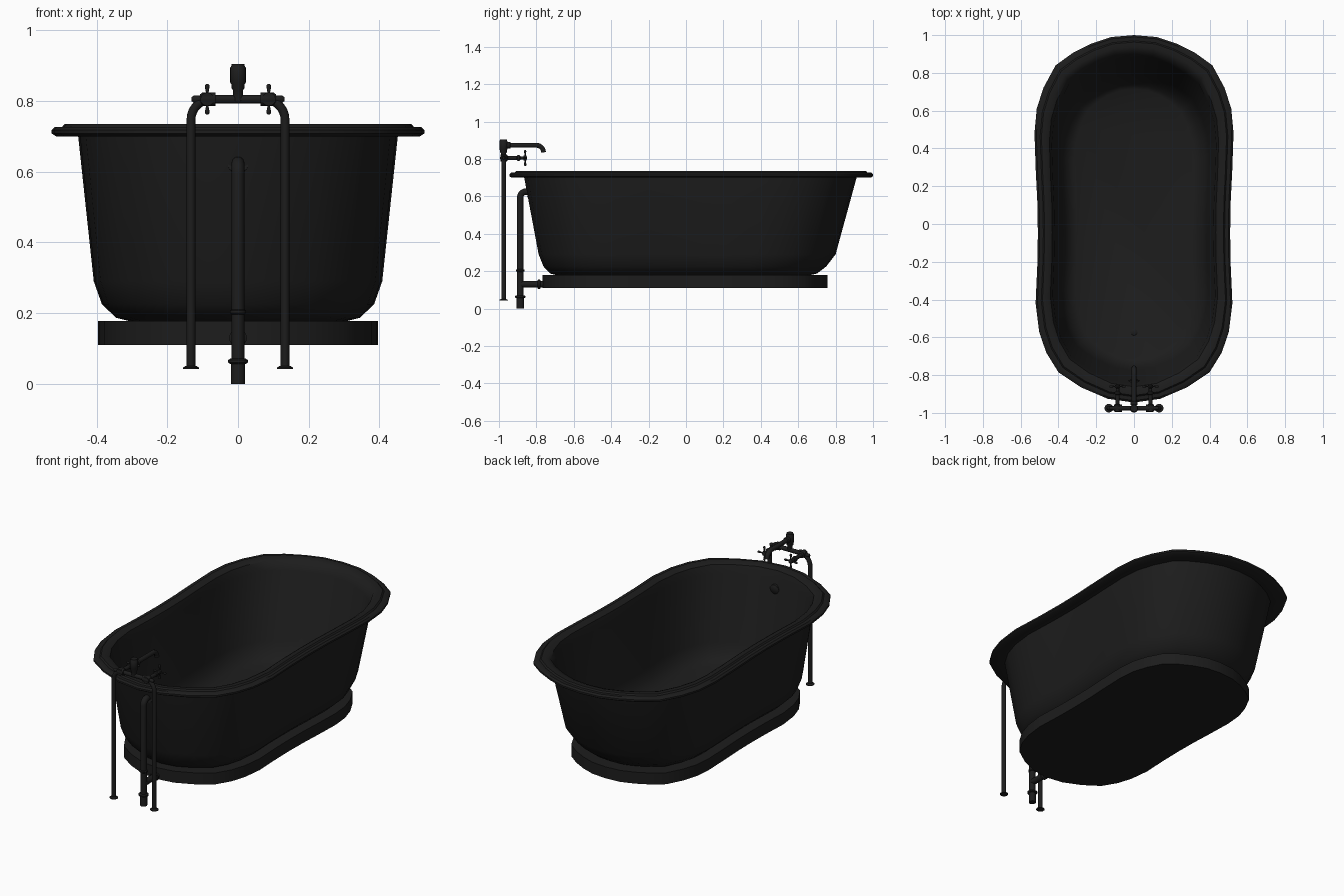
import bpy, bmesh, math
from mathutils import Vector

if "Cube" in bpy.data.objects:
    bpy.data.objects.remove(bpy.data.objects["Cube"])

black = bpy.data.materials.new("black_enamel")
black.diffuse_color = (0.012, 0.012, 0.012, 1)
black.use_nodes = True
black.node_tree.nodes["Principled BSDF"].inputs["Base Color"].default_value = black.diffuse_color


def finish(ob, angle=40):
    ob.data.materials.append(black)
    bpy.ops.object.select_all(action='DESELECT')
    ob.select_set(True)
    bpy.context.view_layer.objects.active = ob
    bpy.ops.object.shade_smooth_by_angle(angle=math.radians(angle))
    return ob


def loft(name, rings, angle=40):
    """Skin closed rings of points and cap both ends."""
    bm = bmesh.new()
    loops = [[bm.verts.new(p) for p in r] for r in rings]
    n = len(loops[0])
    for a, b in zip(loops, loops[1:]):
        for i in range(n):
            j = (i + 1) % n
            bm.faces.new((a[i], a[j], b[j], b[i]))
    bm.faces.new(loops[0][::-1])
    bm.faces.new(loops[-1])
    bmesh.ops.recalc_face_normals(bm, faces=bm.faces)
    me = bpy.data.meshes.new(name)
    bm.to_mesh(me)
    bm.free()
    ob = bpy.data.objects.new(name, me)
    bpy.context.collection.objects.link(ob)
    return finish(ob, angle)


def lathe(name, loc, axis, profile, n=16):
    """Turned part: profile of (radius, distance along axis)."""
    q = Vector((0, 0, 1)).rotation_difference(Vector(axis))
    rings = [[Vector(loc) + q @ Vector((r * math.cos(2 * math.pi * i / n),
                                        r * math.sin(2 * math.pi * i / n), h))
              for i in range(n)] for r, h in profile]
    return loft(name, rings)


def pipe(name, pts, r):
    """Round pipe along a path."""
    cu = bpy.data.curves.new(name, 'CURVE')
    cu.dimensions = '3D'
    cu.bevel_depth, cu.bevel_resolution, cu.use_fill_caps = r, 3, True
    sp = cu.splines.new('POLY')
    sp.points.add(len(pts) - 1)
    for p, co in zip(sp.points, pts):
        p.co = (*co, 1)
    ob = bpy.data.objects.new(name, cu)
    bpy.context.collection.objects.link(ob)
    bpy.ops.object.select_all(action='DESELECT')
    ob.select_set(True)
    bpy.context.view_layer.objects.active = ob
    bpy.ops.object.convert(target='MESH')
    return finish(bpy.context.view_layer.objects.active)


def arc(r, a0, a1, n=7):
    return [(r * math.cos(math.radians(a0 + (a1 - a0) * i / n)),
             r * math.sin(math.radians(a0 + (a1 - a0) * i / n))) for i in range(n + 1)]


# Waisted plan outline, right half, back to front, mirrored for the left
half = [(0, 1.0), (.12, .99), (.225, .955), (.325, .905), (.415, .84), (.48, .72),
        (.515, .61), (.527, .48), (.52, .28), (.512, .12), (.509, -.05), (.512, -.22),
        (.521, -.42), (.502, -.57), (.465, -.68), (.40, -.785), (.28, -.865),
        (.14, -.925), (0, -.945)]
outline = half + [(-x, y) for x, y in half[-2:0:-1]]


def ring(hx, y0, y1, z):
    return [(x * hx / .527, y0 + (y + .945) / 1.945 * (y1 - y0), z) for x, y in outline]


# Tub shell: outer wall, rolled rim, inner wall and floor
loft("tub", [ring(*r) for r in [
    (.31, -.69, .66, .178), (.345, -.725, .70, .187), (.385, -.762, .75, .225),
    (.408, -.788, .80, .29), (.452, -.865, .912, .70), (.515, -.933, .988, .70),
    (.527, -.945, 1.0, .708), (.527, -.945, 1.0, .718), (.517, -.935, .99, .727),
    (.497, -.915, .97, .727), (.490, -.908, .963, .735), (.465, -.884, .938, .735),
    (.448, -.862, .912, .725), (.435, -.845, .885, .68), (.396, -.776, .79, .30),
    (.375, -.755, .755, .245), (.345, -.735, .735, .215), (.315, -.715, .715, .20)]])

# Plinth
loft("plinth", [ring(.396, -.767, .757, .11), ring(.396, -.767, .757, .178)])

# Waste outlet and overflow inside the tub
lathe("drain_plug", (0, -.572, .198), (0, 0, 1), [(.018, 0), (.018, .006), (.012, .009)])
lathe("overflow_plate", (0, -.845, .625), (0, 1, -.15),
      [(.03, 0), (.03, .014), (.02, .022)])

# Supply pipes: upright, elbow, and shared crossbar
Y = -.975
right = [(.133, Y, .045)] + [(.075 + a, Y, .747 + b) for a, b in arc(.058, 0, 90)]
pipe("supply_pipe", right + [(-x, y, z) for x, y, z in right[::-1]], .0125)

for s in (1, -1):
    side = "right" if s > 0 else "left"
    # Floor flange
    lathe(side + "_floor_flange", (s * .133, Y, .042), (0, 0, 1),
          [(.023, 0), (.023, .004), (.014, .009)])
    # Elbow nut
    lathe(side + "_elbow_nut", (s * .075, Y, .805), (s, 0, 0),
          [(.019, -.012), (.019, .026), (.014, .032)])
    lathe(side + "_end_knob", (s * .10, Y, .805), (s, 0, 0), [(.01, 0), (.01, .025), (.006, .031)])
    # Valve stem
    lathe(side + "_valve", (s * .087, Y, .805), (0, 1, 0),
          [(.019, -.017), (.019, .018), (.011, .022), (.011, .07), (.015, .074),
           (.015, .085), (.009, .09), (.009, .105), (.013, .108), (.013, .121), (.007, .125)])
    # Cross handle spokes
    for k, d in enumerate([(1, 0, 0), (-1, 0, 0), (0, 0, 1), (0, 0, -1)]):
        lathe(f"{side}_handle_spoke_{k}", (s * .087, -.86, .805), d,
              [(.004, 0), (.0035, .018), (.0065, .034), (.006, .04), (.003, .043)], 10)

# Spout column
lathe("spout_column", (0, -.976, .80), (0, 0, 1),
      [(.014, 0), (.014, .03), (.018, .036), (.018, .046), (.022, .052), (.022, .094),
       (.018, .1), (.018, .105)], 20)
# Spout arm with turned-down end
pipe("spout", [(0, -.975, .873), (0, -.80, .873)]
     + [(0, -.80 + a, .835 + b) for a, b in arc(.038, 90, 0)], .0135)
lathe("spout_collar", (0, -.957, .873), (0, 1, 0), [(.018, 0), (.018, .016), (.014, .02)])

# Overflow pipe behind the tub wall
D = -.886
pipe("overflow_pipe", [(0, D, 0), (0, D, .595)]
     + [(0, D + .03 + a, .595 + b) for a, b in arc(.03, 180, 90)] + [(0, -.845, .625)], .018)
for z, r in ((.06, .028), (.20, .023)):
    lathe("overflow_collar", (0, D, z), (0, 0, 1), [(r - .006, -.004), (r, 0), (r, .007), (r - .006, .011)])
lathe("overflow_foot", (0, D, 0), (0, 0, 1), [(.02, 0), (.02, .062)])
# Waste pipe running under the tub to the drain
pipe("waste_pipe", [(0, D, .13), (0, -.60, .13), (0, -.578, .14), (0, -.572, .16), (0, -.572, .198)], .0185)
lathe("waste_collar", (0, -.795, .13), (0, 1, 0), [(.02, 0), (.025, .004), (.025, .014), (.02, .018)])
